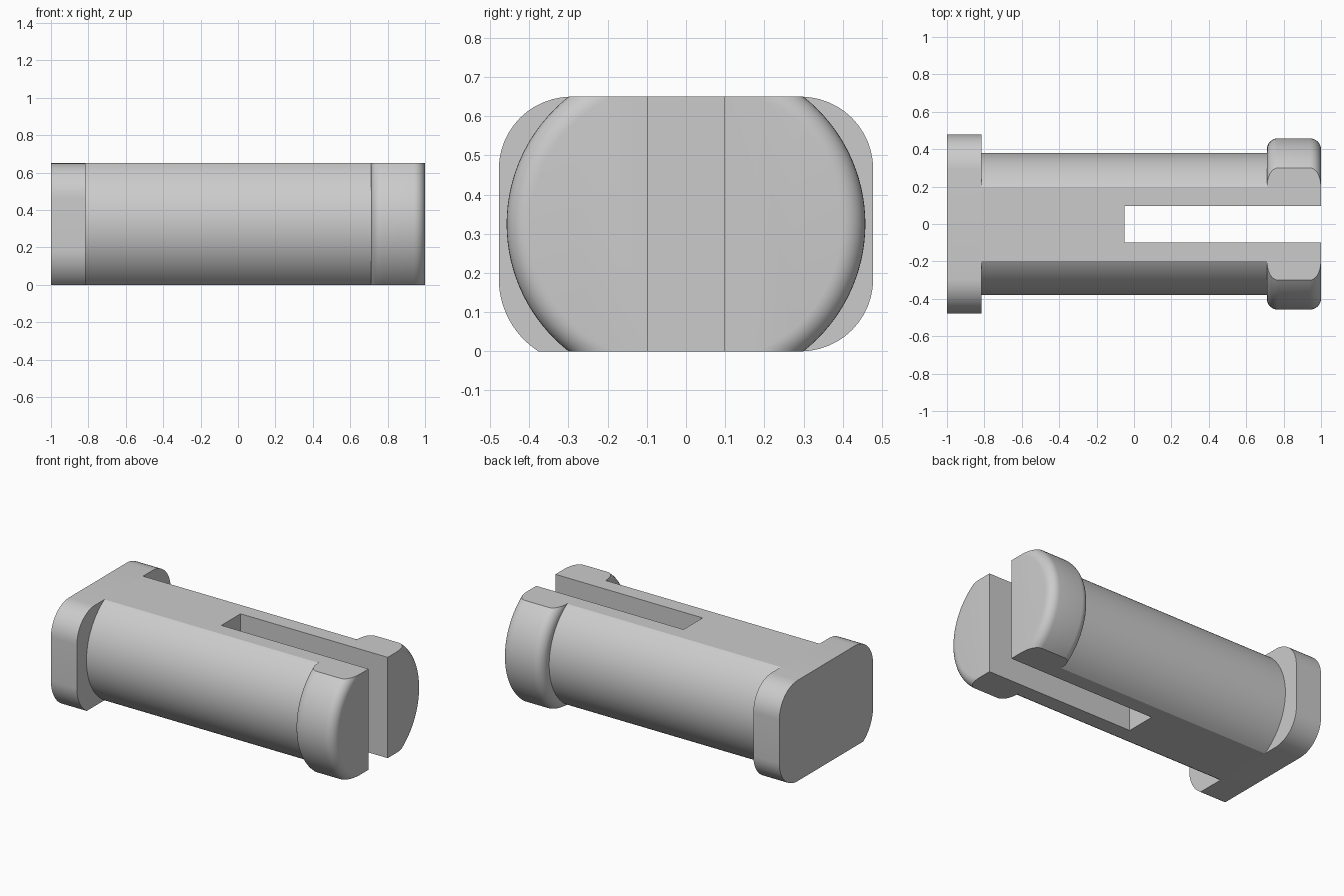
import bpy
import bmesh
from math import asin, cos, sin, pi, radians

if "Cube" in bpy.data.objects:
    bpy.data.objects.remove(bpy.data.objects["Cube"], do_unlink=True)

HEIGHT = 0.65
MID = HEIGHT / 2

grey = bpy.data.materials.new("plain grey")
grey.use_nodes = True
grey.diffuse_color = (0.6, 0.6, 0.6, 1)
grey.node_tree.nodes["Principled BSDF"].inputs["Base Color"].default_value = (0.6, 0.6, 0.6, 1)


def arc(cy, cz, r, start, end, steps):
    return [(cy + r * cos(start + (end - start) * i / steps),
             cz + r * sin(start + (end - start) * i / steps)) for i in range(steps + 1)]


def barrel_section(r, offset):
    """Two arcs joined by flats at the top and bottom."""
    a = asin(MID / r)
    side = arc(offset, MID, r, -a, a, 32)
    return side + [(-y, z) for y, z in reversed(side)]


def loft(name, sections):
    """Skin a list of (x, outline) sections and cap both ends."""
    bm = bmesh.new()
    rings = [[bm.verts.new((x, y, z)) for y, z in pts] for x, pts in sections]
    for a, b in zip(rings, rings[1:]):
        for i in range(len(a)):
            j = (i + 1) % len(a)
            bm.faces.new((a[i], a[j], b[j], b[i]))
    bm.faces.new(rings[0])
    bm.faces.new(rings[-1])
    bmesh.ops.recalc_face_normals(bm, faces=bm.faces)
    mesh = bpy.data.meshes.new(name)
    bm.to_mesh(mesh)
    bm.free()
    mesh.materials.append(grey)
    obj = bpy.data.objects.new(name, mesh)
    bpy.context.collection.objects.link(obj)
    return obj


# Barrel with flats on top and bottom
shaft_outline = barrel_section(0.38, 0)
shaft = loft("shaft", [(-0.815, shaft_outline), (0.71, shaft_outline)])

# Clip head with rounded rims
FILLET = 0.06
rim = [(FILLET * (1 - sin(t)), FILLET * (1 - cos(t)))
       for t in [pi / 2 * i / 8 for i in range(9)]]
profile = [(0.71 + dx, inset) for dx, inset in reversed(rim)]
profile += [(1 - dx, inset) for dx, inset in rim]
head = loft("clip_head", [(x, barrel_section(0.413 - inset, 0.045)) for x, inset in profile])

# End flange: rounded corners, with the front bottom corner cut by the base
r, half = 0.185, 0.478
outline = arc(half - r, r, r, -pi / 2, 0, 12)
outline += arc(half - r, HEIGHT - r, r, 0, pi / 2, 12)
outline += arc(r - half, HEIGHT - r, r, pi / 2, pi, 12)
outline += arc(0.22 - half, r, 0.22, pi, pi + asin(r / 0.22), 12)
flange = loft("end_flange", [(-1, outline), (-0.815, outline)])

# Slot splitting the shaft and head into two prongs
slot = [(-0.098, -0.2), (0.097, -0.2), (0.097, 0.9), (-0.098, 0.9)]
cutter = loft("slot_cutter", [(-0.05, slot), (1.2, slot)])
cutter.hide_render = True
for obj in (shaft, head):
    bpy.context.view_layer.objects.active = obj
    cut = obj.modifiers.new("slot", "BOOLEAN")
    cut.operation = "DIFFERENCE"
    cut.solver = "EXACT"
    cut.object = cutter
    bpy.ops.object.modifier_apply(modifier=cut.name)
bpy.data.objects.remove(cutter, do_unlink=True)

# Smooth curved surfaces, crisp edges
bpy.ops.object.select_all(action="DESELECT")
for obj in (shaft, head, flange):
    obj.select_set(True)
bpy.context.view_layer.objects.active = shaft
bpy.ops.object.shade_smooth_by_angle(angle=radians(25))
